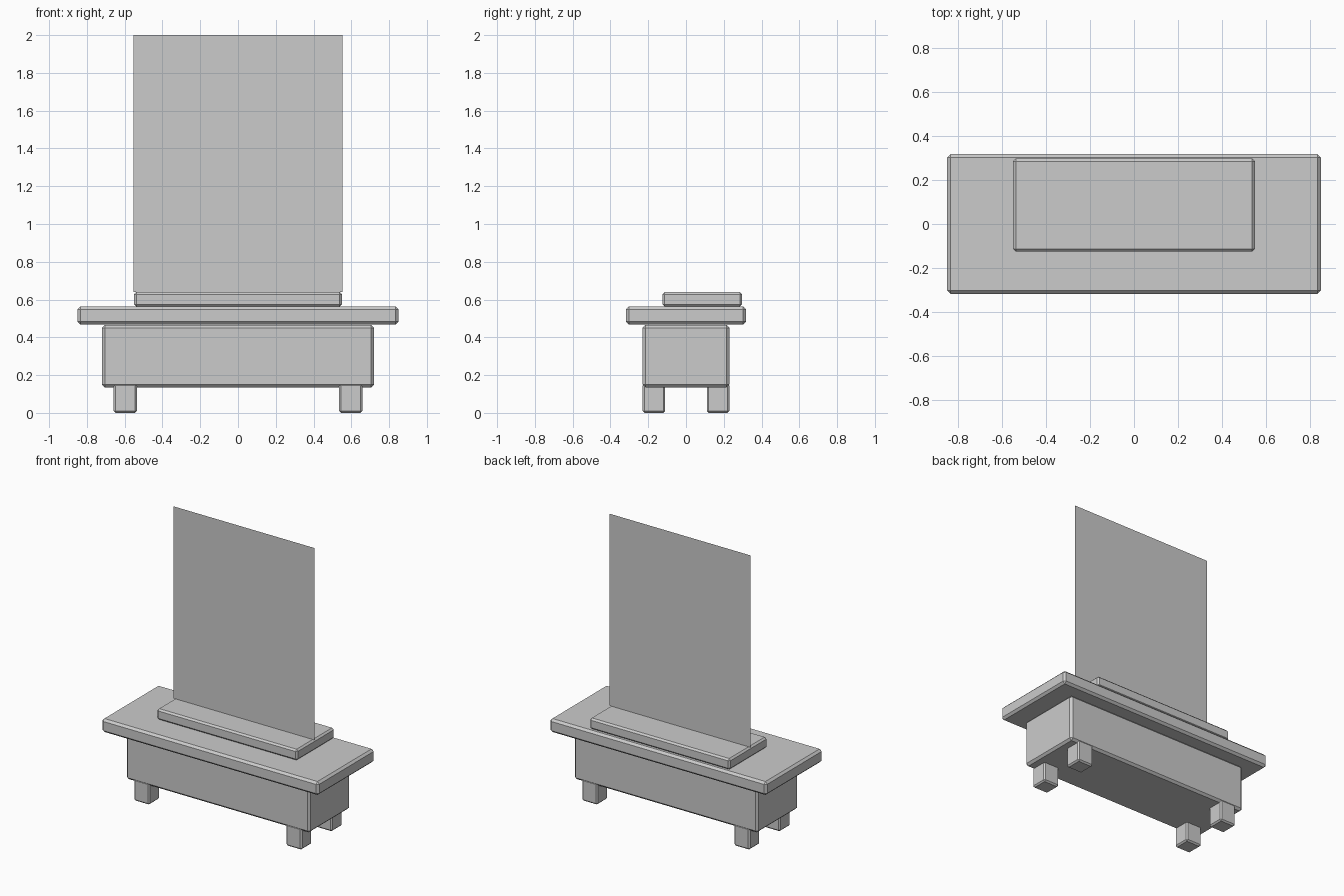
import bpy

cube = bpy.data.objects.get("Cube")
if cube:
    bpy.data.objects.remove(cube, do_unlink=True)

# Single plain grey
grey = bpy.data.materials.new("light_grey")
grey.use_nodes = True
colour = (0.6, 0.6, 0.6, 1)
grey.diffuse_color = colour
grey.node_tree.nodes["Principled BSDF"].inputs["Base Color"].default_value = colour


def block(name, x, y, z, chamfer):
    """Chamfered box spanning the given (low, high) ranges."""
    spans = (x, y, z)
    bpy.ops.mesh.primitive_cube_add(size=1, location=[(a + b) / 2 for a, b in spans])
    obj = bpy.context.object
    obj.name = name
    obj.scale = [b - a for a, b in spans]
    bpy.ops.object.transform_apply(location=False, rotation=False, scale=True)
    bevel = obj.modifiers.new("chamfer", 'BEVEL')
    bevel.width = chamfer
    bevel.segments = 1
    obj.data.materials.append(grey)
    return obj


# Cabinet, overhanging top and raised plinth
block("cabinet_body", (-0.72, 0.72), (-0.23, 0.23), (0.135, 0.465), 0.015)
block("table_top", (-0.85, 0.85), (-0.318, 0.318), (0.468, 0.563), 0.015)
block("plinth", (-0.55, 0.55), (-0.125, 0.297), (0.563, 0.64), 0.012)

# Four short feet flush with the cabinet front and back
for side, sx in (("right", -1), ("left", 1)):
    for end, sy in (("front", -1), ("back", 1)):
        x = sorted((sx * 0.535, sx * 0.658))
        y = sorted((sy * 0.11, sy * 0.23))
        block(f"{end}_{side}_foot", x, y, (0, 0.155), 0.01)

# Thin upright panel standing on the plinth
bpy.ops.mesh.primitive_plane_add(size=1, location=(0, 0.068, 1.32), rotation=(1.5708, 0, 0))
panel = bpy.context.object
panel.name = "mirror_panel"
panel.scale = (1.106, 1.36, 1)
bpy.ops.object.transform_apply(location=False, rotation=True, scale=True)
panel.data.materials.append(grey)
